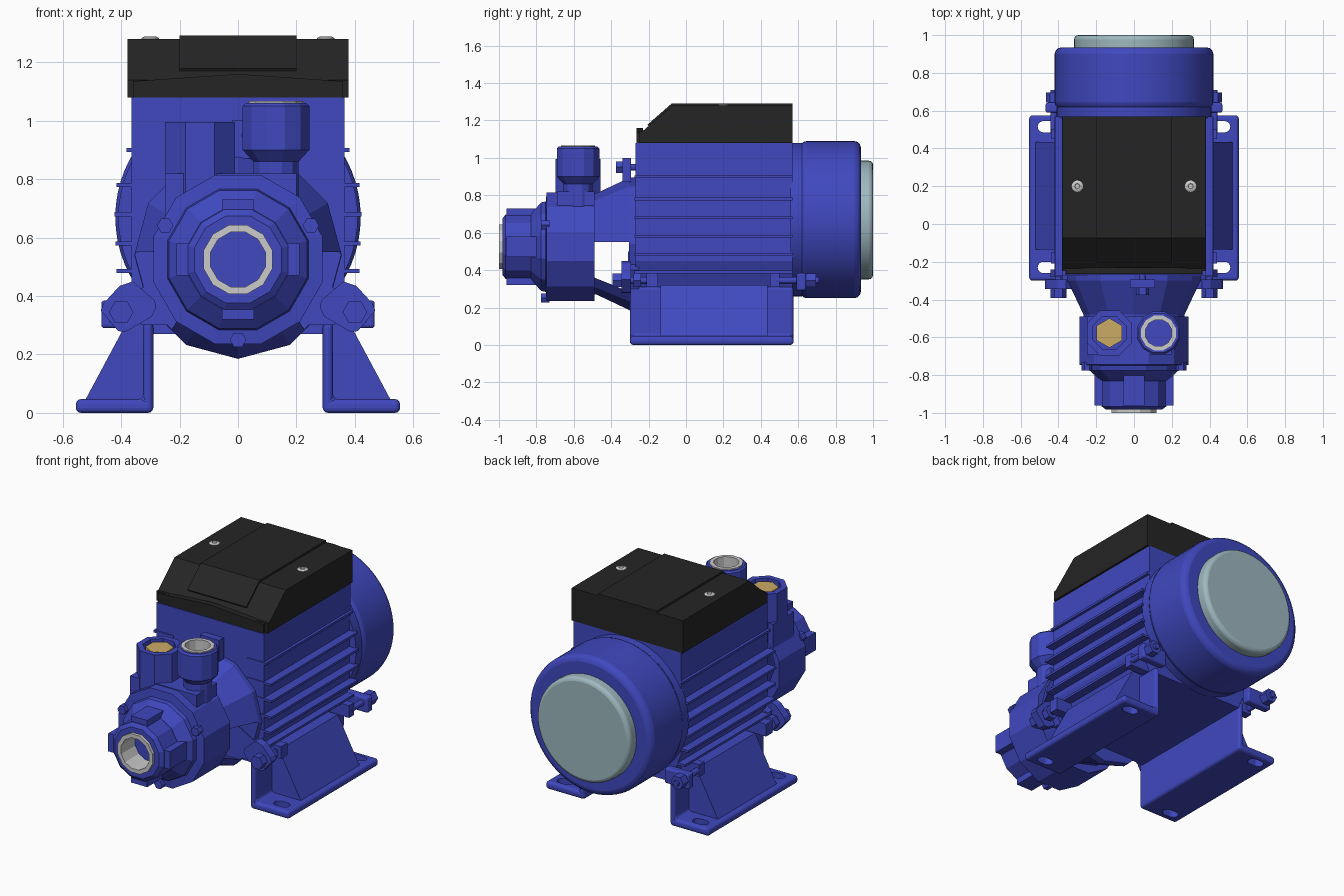
import bpy, bmesh, math
from mathutils import Vector

if "Cube" in bpy.data.objects:
    bpy.data.objects.remove(bpy.data.objects["Cube"])


def mat(name, c):
    m = bpy.data.materials.new(name)
    m.diffuse_color = (*c, 1)
    m.use_nodes = True
    m.node_tree.nodes["Principled BSDF"].inputs["Base Color"].default_value = m.diffuse_color
    return m


BLUE = mat("blue_paint", (0.05, 0.065, 0.52))
BLACK = mat("black_plastic", (0.018, 0.018, 0.018))
PALE = mat("pale_cap", (0.34, 0.48, 0.52))
BRASS = mat("brass", (0.6, 0.4, 0.13))


def finish(name, bm, m, mirror=False, bevel=0, smooth=False):
    bmesh.ops.remove_doubles(bm, verts=bm.verts, dist=1e-5)
    bmesh.ops.recalc_face_normals(bm, faces=bm.faces)
    me = bpy.data.meshes.new(name)
    bm.to_mesh(me)
    bm.free()
    ob = bpy.data.objects.new(name, me)
    bpy.context.collection.objects.link(ob)
    if m:
        me.materials.append(m)
    if bevel:
        b = ob.modifiers.new("bevel", "BEVEL")
        b.width, b.segments, b.limit_method = bevel, 3, "ANGLE"
    if mirror:
        ob.modifiers.new("mirror", "MIRROR")
    if smooth:
        bpy.context.view_layer.objects.active = ob
        bpy.ops.object.select_all(action="DESELECT")
        ob.select_set(True)
        bpy.ops.object.shade_smooth_by_angle(angle=math.radians(32))
    return ob


def prism(name, pts, axis, a, b, m=BLUE, **kw):
    """Extrude a 2D outline along an axis from a to b."""
    put = {"x": lambda p, t: (t, p[0], p[1]), "y": lambda p, t: (p[0], t, p[1]),
           "z": lambda p, t: (p[0], p[1], t)}[axis]
    bm = bmesh.new()
    lo = [bm.verts.new(put(p, a)) for p in pts]
    hi = [bm.verts.new(put(p, b)) for p in pts]
    bm.faces.new(lo)
    bm.faces.new(hi)
    for i in range(len(pts)):
        j = (i + 1) % len(pts)
        bm.faces.new((lo[i], lo[j], hi[j], hi[i]))
    return finish(name, bm, m, **kw)


def box(name, x0, x1, y0, y1, z0, z1, m=BLUE, **kw):
    return prism(name, [(x0, y0), (x1, y0), (x1, y1), (x0, y1)], "z", z0, z1, m, **kw)


def lathe(name, prof, n, c, axis="y", m=BLUE, turn=0.0, closed=False, **kw):
    """Revolve (radius, position) points; c is the axis centre."""
    bm = bmesh.new()
    rings = []
    for r, h in prof:
        ring = []
        for i in range(n if r else 1):
            t = 2 * math.pi * (i + turn) / n
            u, v = c[0] + r * math.cos(t), c[1] + r * math.sin(t)
            ring.append(bm.verts.new((u, h, v) if axis == "y" else (u, v, h)))
        rings.append(ring)
    pairs = list(zip(rings, rings[1:])) + ([(rings[-1], rings[0])] if closed else [])
    for A, B in pairs:
        for i in range(n):
            j = (i + 1) % n
            q = [A[i % len(A)], A[j % len(A)], B[j % len(B)], B[i % len(B)]]
            bm.faces.new(list(dict.fromkeys(q)))
    return finish(name, bm, m, **kw)


def rod(name, r, a, b, n, c, axis="y", m=BLUE, **kw):
    return lathe(name, [(0, a), (r, a), (r, b), (0, b)], n, c, axis, m, **kw)


def cut(ob, cutters):
    for c in cutters:
        c.hide_render = True
        mod = ob.modifiers.new("cut", "BOOLEAN")
        mod.operation, mod.object, mod.solver = "DIFFERENCE", c, "EXACT"
    dg = bpy.context.evaluated_depsgraph_get()
    me = bpy.data.meshes.new_from_object(ob.evaluated_get(dg))
    ob.modifiers.clear()
    ob.data = me
    for c in cutters:
        bpy.data.objects.remove(c)


# Motor housing with side fins
half = [(0.29, 0.27), (0.365, 0.45), (0.365, 1.08)]
prism("motor_housing", half + [(-x, z) for x, z in reversed(half)], "y", -0.27, 0.57)
for i, (z, x) in enumerate([(0.9, 0.382), (0.78, 0.415), (0.68, 0.422),
                            (0.58, 0.42), (0.485, 0.415), (0.39, 0.39)]):
    box(f"cooling_fin_{i}", 0.25, x, -0.275, 0.57, z - 0.007, z + 0.007, mirror=True)

# Fan cover and pale end cap
rod("rear_flange", 0.41, 0.56, 0.62, 64, (0, 0.67), smooth=True)
rod("fan_cover", 0.42, 0.61, 0.935, 64, (0, 0.67), bevel=0.035, smooth=True)
rod("end_cap", 0.317, 0.9, 1.0, 64, (0, 0.668), m=PALE, bevel=0.022, smooth=True)

# Terminal box
prism("terminal_lid", [(-0.25, 1.08), (0.57, 1.08), (0.57, 1.28), (-0.075, 1.28),
                       (-0.235, 1.14), (-0.25, 1.14)], "x", -0.378, 0.378, BLACK)
prism("lid_lip", [(-0.36, 1.08), (0.36, 1.08), (0.36, 1.135), (0, 1.16), (-0.36, 1.135)],
      "y", -0.265, -0.23, BLACK)
prism("lid_panel", [(-0.19, 1.15), (0.57, 1.15), (0.57, 1.292), (-0.075, 1.292), (-0.205, 1.178)],
      "x", -0.2, 0.2, BLACK)
for s in (-1, 1):
    lathe("lid_screw", [(0, 1.25), (0.03, 1.25), (0.03, 1.283), (0.02, 1.288), (0.014, 1.288),
                        (0.012, 1.282), (0, 1.282)], 20, (s * 0.3, 0.2), "z", None)

# Feet with slotted plates and sloped webs
foot = prism("foot", [(0.29, 0), (0.555, 0), (0.555, 0.047), (0.325, 0.047), (0.325, 0.31), (0.29, 0.31)],
             "y", -0.3, 0.575, bevel=0.018)
slots = []
for y in (-0.23, 0.515):
    pts = [(0.46 + (0.02 if k < 9 else -0.02) + 0.03 * math.cos(t), y + 0.03 * math.sin(t))
           for k in range(18)
           for t in [math.pi * ((k if k < 9 else k - 1) / 8 - 0.5)]]
    slots.append(prism("slot_cutter", pts, "z", -0.1, 0.1))
cut(foot, slots)
foot.modifiers.new("mirror", "MIRROR")
prism("foot_web", [(0.3, 0.03), (0.525, 0.04), (0.375, 0.32), (0.3, 0.32)], "y", -0.135, 0.435, mirror=True)

# Clamp lugs, tie bolts and nuts
lug = [(0.47, 0.35), (0.46, 0.375), (0.405, 0.435), (0.36, 0.45), (0.285, 0.385), (0.28, 0.36),
       (0.295, 0.33), (0.385, 0.277), (0.41, 0.28)]
prism("front_lug", lug, "y", -0.345, -0.295, mirror=True)
prism("front_lug_arm", [(0.2, 0.3), (0.33, 0.3), (0.38, 0.4), (0.2, 0.5)], "y", -0.31, -0.25, mirror=True)
rod("front_bolt_head", 0.042, -0.392, -0.34, 6, (0.4, 0.345), mirror=True)
rod("front_bolt_shank", 0.018, -0.38, -0.15, 12, (0.4, 0.345), mirror=True)
rod("front_nut", 0.042, -0.28, -0.24, 6, (0.4, 0.345), mirror=True)
box("housing_lug_front", 0.3, 0.44, -0.21, -0.15, 0.31, 0.385, mirror=True)
box("housing_lug_rear", 0.3, 0.44, 0.45, 0.5, 0.31, 0.385, mirror=True)
box("rear_lug", 0.3, 0.468, 0.59, 0.642, 0.29, 0.385, mirror=True, bevel=0.012)
rod("rear_nut", 0.042, 0.642, 0.695, 6, (0.425, 0.345), mirror=True)
rod("rear_bolt_shank", 0.018, 0.48, 0.71, 12, (0.425, 0.345), mirror=True)
box("top_lug", -0.02, 0.11, -0.34, -0.295, 0.87, 1.0)
rod("top_bolt_head", 0.035, -0.375, -0.33, 6, (0.045, 0.95))
rod("top_bolt_shank", 0.018, -0.36, -0.26, 12, (0.045, 0.95))

# Bracket between motor and pump, with a window through it
bracket = lathe("bracket", [(0, -0.52), (0.27, -0.52), (0.27, -0.48), (0.355, -0.3), (0.355, -0.26), (0, -0.26)],
                12, (0, 0.54))
cut(bracket, [prism("window_cutter", [(-0.49, 0.36), (-0.305, 0.285), (-0.305, 0.55), (-0.49, 0.55)],
                    "x", -0.6, 0.6)])

# Pump casing and cover bolts
PC = (0, 0.525)
lathe("pump_casing", [(0, -0.49), (0.3, -0.49), (0.3, -0.745), (0.25, -0.75), (0.245, -0.775),
                      (0.18, -0.83), (0, -0.83)], 12, PC, turn=0.5)
for a in (25, 155, 270):
    t = math.radians(a)
    rod("cover_bolt", 0.028, -0.775, -0.73, 6, (0.275 * math.cos(t), PC[1] + 0.275 * math.sin(t)))

# Suction inlet with ribs and threaded ring
lathe("inlet", [(0, -0.8), (0.178, -0.8), (0.178, -0.965), (0.155, -0.982), (0.1, -0.982),
                (0.1, -0.86), (0, -0.86)], 12, PC, turn=0.5)
lathe("inlet_ring", [(0.122, -0.97), (0.122, -1.0), (0.097, -1.0), (0.097, -0.865), (0.1, -0.865),
                     (0.1, -0.97)], 12, PC, m=None, turn=0.5, closed=True)
for x0, x1, z0, z1 in [(-0.055, 0.055, 0.1, 0.205), (-0.055, 0.055, -0.205, -0.1),
                       (0.1, 0.21, -0.055, 0.055), (-0.21, -0.1, -0.055, 0.055)]:
    box("inlet_rib", x0, x1, -0.96, -0.76, PC[1] + z0, PC[1] + z1)

# Port block, priming port with brass plug, and discharge outlet
box("port_block", -0.25, 0.2, -0.69, -0.49, 0.6, 0.82)
PP, DP = (-0.13, -0.577), (0.13, -0.577)
lathe("priming_port", [(0, 0.7), (0.13, 0.7), (0.13, 0.995), (0.095, 0.995), (0.095, 0.93), (0, 0.93)],
      8, PP, "z", turn=0.5)
rod("priming_plug", 0.078, 0.92, 0.985, 6, PP, "z", BRASS, turn=0.5)
lathe("outlet", [(0, 0.7), (0.08, 0.7), (0.08, 0.86), (0.118, 0.9), (0.118, 1.05), (0.108, 1.06),
                 (0.075, 1.06), (0.075, 0.95), (0, 0.95)], 12, DP, "z", turn=0.5)
lathe("outlet_ring", [(0.095, 1.05), (0.095, 1.067), (0.072, 1.067), (0.072, 0.955), (0.075, 0.955),
                      (0.075, 1.05)], 12, DP, "z", None, turn=0.5, closed=True)
